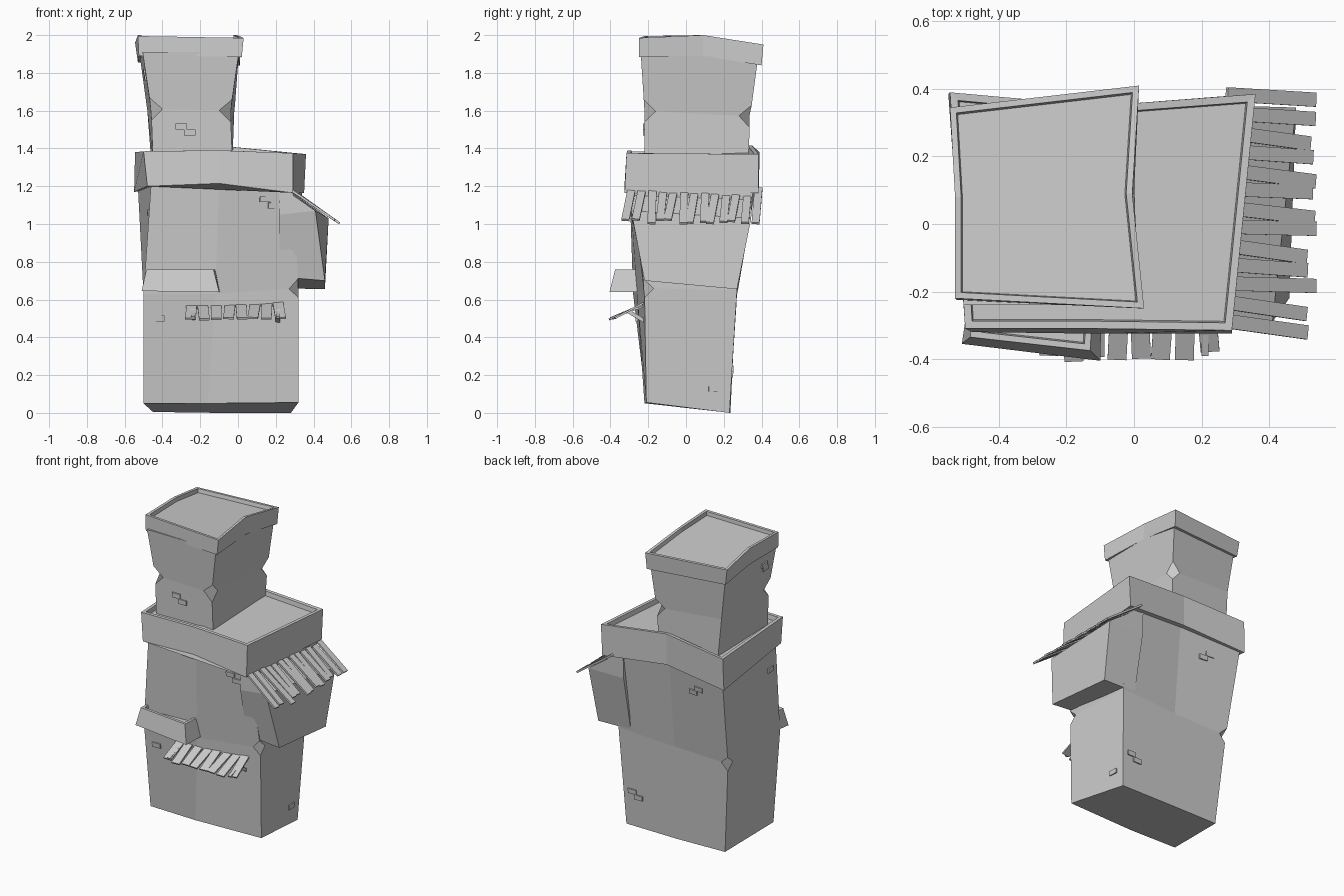
import bpy, bmesh, random
from mathutils import Vector, Matrix
from mathutils.bvhtree import BVHTree

if "Cube" in bpy.data.objects:
    bpy.data.objects.remove(bpy.data.objects["Cube"])

random.seed(4)
trees = {}


def finish(bm, name):
    bmesh.ops.recalc_face_normals(bm, faces=bm.faces)
    trees[name] = BVHTree.FromBMesh(bm)
    me = bpy.data.meshes.new(name)
    bm.to_mesh(me)
    bm.free()
    ob = bpy.data.objects.new(name, me)
    bpy.context.collection.objects.link(ob)
    return ob


def loft(name, rings, rim=0, depth=0, chips=(), chip=0.05):
    """Skin rings of corners; optionally sink a rimmed roof and chip corners."""
    bm = bmesh.new()
    rows = [[bm.verts.new(p) for p in r] for r in rings]
    n = len(rows[0])
    bm.faces.new(rows[0][::-1])
    top = bm.faces.new(rows[-1])
    for a, b in zip(rows, rows[1:]):
        for i in range(n):
            j = (i + 1) % n
            bm.faces.new((a[i], a[j], b[j], b[i]))
    bm.normal_update()
    if rim:
        bmesh.ops.inset_region(bm, faces=[top], thickness=rim, use_even_offset=True)
        bmesh.ops.inset_region(bm, faces=[top], thickness=0.004, depth=-depth, use_even_offset=True)
    if chips:
        bmesh.ops.bevel(bm, geom=[rows[r][i] for r, i in chips], offset=chip,
                        segments=1, affect='VERTICES')
    return finish(bm, name)


def add_box(bm, centre, ax, ay, az, size):
    m = Matrix((ax, ay, az)).transposed().to_4x4()
    m.translation = centre
    bmesh.ops.create_cube(bm, size=1, matrix=m @ Matrix.Diagonal((*size, 1)))


def add_plank(bm, a, b, side, width, thick):
    a, b, side = Vector(a), Vector(b), Vector(side)
    d = (b - a).normalized()
    n = d.cross(side).normalized()
    add_box(bm, (a + b) / 2, d, n.cross(d), n, ((b - a).length, width, thick))


# Leaning lower body
loft("tower_body", [
    [(-.5, -.21, .05), (-.16, -.22, .05), (.32, -.21, .055), (.28, .23, .0), (-.1, .235, .0), (-.45, .23, .005)],
    [(-.5, -.28, .63), (-.12, -.26, .63), (.32, -.22, .66), (.31, .27, .65), (-.1, .265, .63), (-.5, .27, .62)],
    [(-.46, -.29, 1.22), (-.1, -.3, 1.23), (.29, -.29, 1.2), (.34, .36, 1.2), (-.1, .32, 1.22), (-.53, .37, 1.2)]],
    chips=[(1, 2), (1, 5)])

# Overhanging bay on the right
loft("side_bay", [
    [(.22, -.22, .72), (.46, -.22, .70), (.46, .27, .655), (.22, .27, .66)],
    [(.22, -.29, 1.05), (.41, -.29, 1.07), (.48, .345, 1.03), (.22, .345, 1.03)],
    [(.22, -.29, 1.18), (.28, -.29, 1.16), (.31, .35, 1.15), (.22, .35, 1.18)]])

# Wide parapet with sunken roof
loft("lower_parapet", [
    [(-.48, -.32, 1.2), (-.1, -.325, 1.215), (.29, -.325, 1.165), (.35, .385, 1.165), (-.1, .35, 1.21), (-.55, .385, 1.17)],
    [(-.5, -.31, 1.385), (-.1, -.31, 1.39), (.29, -.315, 1.375), (.36, .385, 1.37), (-.1, .35, 1.415), (-.545, .39, 1.38)]],
    rim=.022, depth=.03)

# Flared upper tower
loft("upper_tower", [
    [(-.45, -.22, 1.34), (-.03, -.22, 1.34), (-.03, .33, 1.34), (-.46, .32, 1.34)],
    [(-.46, -.22, 1.61), (-.04, -.22, 1.6), (-.02, .34, 1.57), (-.48, .31, 1.6)],
    [(-.505, -.24, 1.91), (.005, -.24, 1.91), (.0, .38, 1.87), (-.52, .325, 1.89)]],
    chips=[(1, 0), (1, 1), (1, 2)], chip=.06)

# Cap with sunken roof
loft("upper_parapet", [
    [(-.525, -.225, 1.89), (.02, -.25, 1.885), (.0, .09, 1.89), (.01, .4, 1.84), (-.53, .34, 1.855), (-.525, .08, 1.89)],
    [(-.53, -.22, 1.995), (.03, -.25, 1.985), (-.005, .09, 2.0), (.015, .41, 1.95), (-.545, .345, 1.96), (-.53, .08, 2.0)]],
    rim=.018, depth=.025)

# Small balcony on the front
loft("balcony", [
    [(-.51, -.355, .645), (-.1, -.405, .64), (-.095, -.22, .64), (-.49, -.22, .645)],
    [(-.485, -.335, .76), (-.13, -.375, .76), (-.12, -.22, .76), (-.485, -.22, .76)]],
    rim=.018, depth=.03)

# Plank awning over the bay
bm = bmesh.new()
for i in range(13):
    y = -.3 + i * .056
    r = random.uniform
    reach = r(.88, 1.02)
    sk = r(-.025, .012)
    add_plank(bm, (.275, y + .012, 1.185 + r(-.006, .006)),
              (.275 + .26 * reach, y + sk, 1.185 - .18 * reach), (0, 1, 0), .042, .012)
finish(bm, "side_awning")

# Short plank awning on the front, with its two props
bm = bmesh.new()
for i in range(8):
    x = -.25 + i * .067
    r = random.uniform
    add_plank(bm, (x + r(-.008, .008), -.22, .58 + r(-.004, .008)),
              (x + r(-.008, .008), -.395 + r(-.012, .02), .498 + r(-.004, .006)), (1, 0, 0), .056, .01)
for x in (-.24, .21):
    add_plank(bm, (x, -.21, .57), (x, -.39, .505), (1, 0, 0), .02, .01)
    add_plank(bm, (x, -.31, .54), (x, -.22, .487), (1, 0, 0), .024, .02)
finish(bm, "front_awning")

# Loose raised bricks: wall, ray start, ray direction, brick offsets along the wall
patches = [
    ("tower_body", (.17, -2, 1.115), (0, 1, 0), [(-.025, .018), (.02, -.018)]),
    ("tower_body", (-.42, -2, .5), (0, 1, 0), [(0, 0)]),
    ("tower_body", (2, .15, .125), (-1, 0, 0), [(0, 0)]),
    ("tower_body", (-.3, 2, 1.08), (0, -1, 0), [(-.02, -.016), (.025, .016)]),
    ("tower_body", (.2, 2, .22), (0, -1, 0), [(-.025, .016), (.02, -.016)]),
    ("tower_body", (-2, -.22, 1.06), (1, 0, 0), [(0, 0)]),
    ("upper_tower", (-.28, -2, 1.5), (0, 1, 0), [(-.02, .016), (.025, -.016)]),
    ("upper_tower", (-2, -.12, 1.79), (1, 0, 0), [(0, .015), (.02, -.015)]),
]
bm = bmesh.new()
for wall, start, ray, spots in patches:
    hit, n, _, _ = trees[wall].ray_cast(Vector(start), Vector(ray))
    if hit is None:
        continue
    side = Vector((0, 0, 1)).cross(n).normalized()
    up = n.cross(side)
    for u, v in spots:
        add_box(bm, hit + side * u + up * v, side, up, n, (.06, .031, .016))
finish(bm, "raised_bricks")
